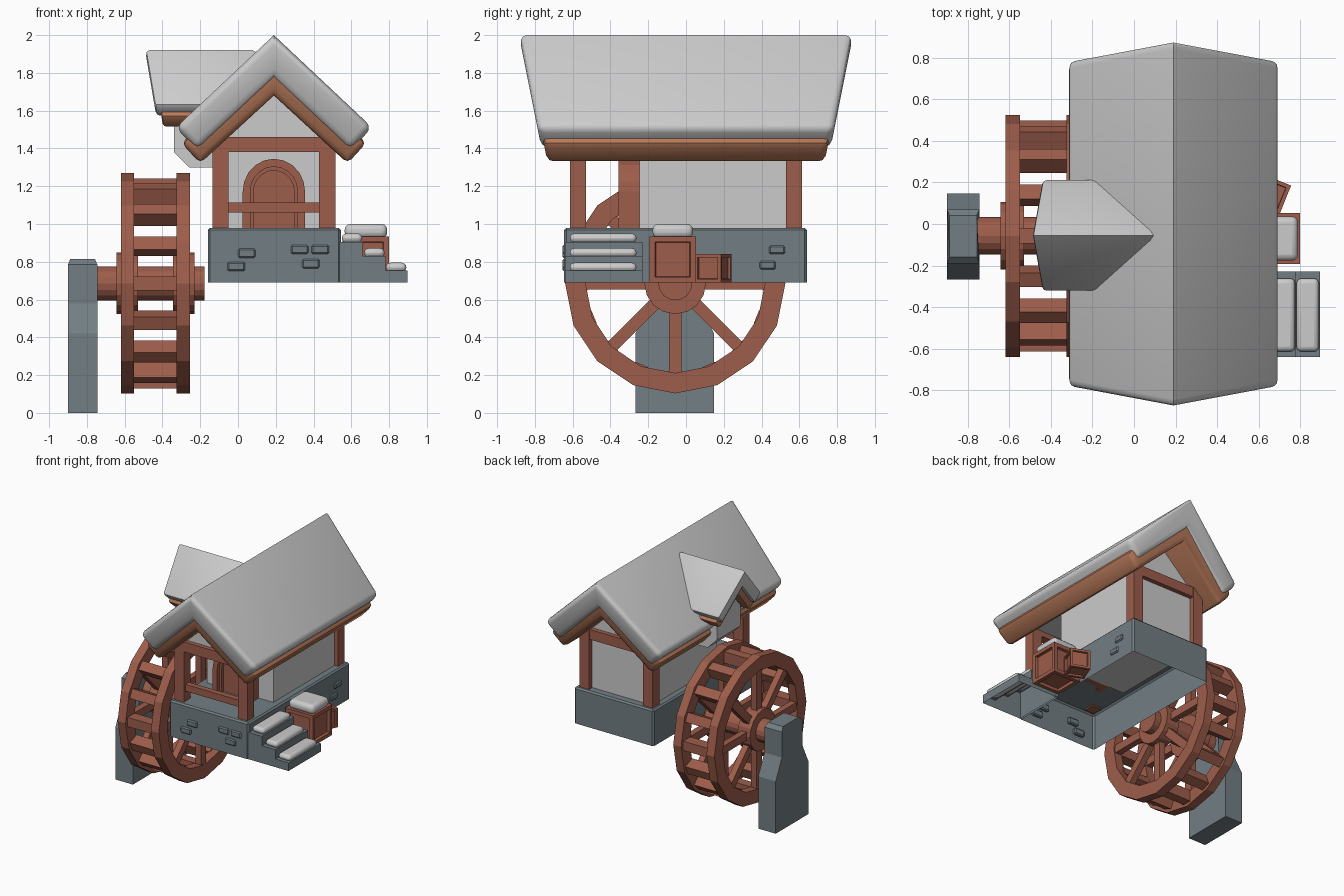
import bpy, bmesh, math
from mathutils import Matrix, Vector

if "Cube" in bpy.data.objects:
    bpy.data.objects.remove(bpy.data.objects["Cube"])


def material(name, rgb):
    m = bpy.data.materials.new(name)
    m.diffuse_color = (*rgb, 1)
    m.use_nodes = True
    m.node_tree.nodes["Principled BSDF"].inputs["Base Color"].default_value = m.diffuse_color
    return m


WOOD = material("red_wood", (0.34, 0.11, 0.07))
BOARD = material("roof_board", (0.47, 0.19, 0.10))
STONE = material("stone", (0.17, 0.21, 0.23))


def finish(name, bm, mat=None, bevel=0, segs=2, open_bottom=False):
    bmesh.ops.recalc_face_normals(bm, faces=bm.faces)
    if open_bottom:
        low = [f for f in bm.faces if f.normal.z < -0.9]
        bmesh.ops.delete(bm, geom=low, context='FACES')
    me = bpy.data.meshes.new(name)
    bm.to_mesh(me)
    bm.free()
    ob = bpy.data.objects.new(name, me)
    bpy.context.collection.objects.link(ob)
    if mat:
        me.materials.append(mat)
    if bevel:
        mod = ob.modifiers.new("bevel", 'BEVEL')
        mod.width, mod.segments = bevel, segs
    return ob


def smooth(ob, angle=40):
    bpy.ops.object.select_all(action='DESELECT')
    ob.select_set(True)
    bpy.context.view_layer.objects.active = ob
    bpy.ops.object.shade_smooth_by_angle(angle=math.radians(angle))


def boxes(name, spans, mat=None, **kw):
    """Each span is (x0, x1, y0, y1, z0, z1), optionally followed by a matrix."""
    bm = bmesh.new()
    for s in spans:
        lo, hi = Vector(s[0:6:2]), Vector(s[1:6:2])
        m = Matrix.Translation((lo + hi) / 2) @ Matrix.Diagonal((*(hi - lo), 1))
        bmesh.ops.create_cube(bm, size=1, matrix=(s[6] @ m) if len(s) > 6 else m)
    return finish(name, bm, mat, **kw)


def extrude(profile, place, v0, v1):
    """Prism of a (u, z) profile; place(u, v, z) positions it, v0/v1 give the ends by z."""
    bm = bmesh.new()
    a = [bm.verts.new(place(u, v0(z), z)) for u, z in profile]
    b = [bm.verts.new(place(u, v1(z), z)) for u, z in profile]
    bm.faces.new(a)
    bm.faces.new(b[::-1])
    for i in range(len(a)):
        j = (i + 1) % len(a)
        bm.faces.new((a[i], b[i], b[j], a[j]))
    return bm


def along_y(cx):
    return lambda u, v, z: (u + cx, v, z)


def along_x(cy):
    return lambda u, v, z: (v, u + cy, z)


def const(v):
    return lambda z: v


def chevron(name, apex, half, slope, thick, place, v0, v1, mat, bevel, segs):
    """Folded roof slab, every edge rounded except the ridge."""
    k = thick / (1 + slope * slope)
    ex, ez = half, apex - slope * half
    ix, iz = ex - slope * k, ez - k
    prof = [(0, apex), (ex, ez), (ix, iz), (0, apex - thick), (-ix, iz), (-ex, ez)]
    bm = extrude(prof, place, v0, v1)
    bm.edges.index_update()
    bm.verts.index_update()
    ridge = {0, 6, 3, 9}
    es = [e for e in bm.edges if not all(v.index in ridge for v in e.verts)]
    bmesh.ops.recalc_face_normals(bm, faces=bm.faces)
    bmesh.ops.bevel(bm, geom=es, offset=bevel, segments=segs, profile=0.5, affect='EDGES')
    smooth(finish(name, bm, mat))


# main roof and its under-boards
CX = 0.19
chevron("main_roof", 2.0, 0.52, 0.94, 0.23, along_y(CX),
        lambda z: -0.885 + 0.2 * (2 - z), lambda z: 0.885 - 0.2 * (2 - z), None, 0.04, 3)
chevron("main_roof_boards", 1.88, 0.49, 0.92, 0.20, along_y(CX),
        lambda z: -0.868 + 0.2 * (2 - z), lambda z: 0.868 - 0.2 * (2 - z), BOARD, 0.03, 2)

# dormer roof, boards and wall with chamfered foot
DY = -0.055
chevron("dormer_roof", 1.92, 0.275, 1.05, 0.14, along_x(DY),
        lambda z: -0.492 + 0.17 * (1.92 - z), const(0.10), None, 0.022, 2)
chevron("dormer_boards", 1.84, 0.255, 1.05, 0.13, along_x(DY),
        lambda z: -0.465 + 0.17 * (1.92 - z), const(0.0), BOARD, 0.015, 2)
bm = extrude([(-0.15, 1.30), (0.15, 1.30), (0.15, 1.6), (0, 1.76), (-0.15, 1.6)],
             along_x(DY), const(-0.34), const(0.05))
foot = [e for e in bm.edges if all(v.co.x < -0.3 and v.co.z < 1.35 for v in e.verts)]
bmesh.ops.bevel(bm, geom=foot, offset=0.082, segments=1, affect='EDGES')
finish("dormer_wall", bm)

# plaster walls and gable
boxes("house_walls", [(-0.105, 0.485, -0.245, 0.575, 0.97, 1.45)])
finish("gable", extrude([(-0.295, 1.42), (0.295, 1.42), (0.295, 1.44), (0, 1.72), (-0.295, 1.44)],
                        along_y(CX), const(-0.575), const(0.575)))

# timber frame
boxes("corner_posts", [(x, x + 0.085, y, y + 0.085, 0.97, 1.48)
                       for x in (-0.135, 0.43) for y in (-0.615, 0.53)], WOOD)
boxes("tie_beams", [(-0.06, 0.44, y, y + 0.075, 1.38, 1.46) for y in (-0.61, 0.535)], WOOD)
boxes("porch_rail", [(-0.06, 0.44, -0.595, -0.55, 1.06, 1.115)], WOOD)


# arched door
def arch(r, spring):
    pts = [(r * math.cos(math.pi * i / 10), spring + r * 1.05 * math.sin(math.pi * i / 10))
           for i in range(11)]
    return [(r, 0.975)] + pts + [(-r, 0.975)]


finish("door_frame", extrude(arch(0.165, 1.172) + arch(0.125, 1.172)[::-1],
                             along_y(CX), const(-0.357), const(-0.24)), WOOD)
finish("door_trim", extrude(arch(0.13, 1.17) + arch(0.108, 1.17)[::-1],
                            along_y(CX), const(-0.325), const(-0.24)), WOOD)
finish("door_panel", extrude(arch(0.115, 1.17), along_y(CX), const(-0.30), const(-0.24)), WOOD)

# stone foundation, open below, with raised stones
boxes("foundation", [(-0.16, 0.545, -0.645, 0.64, 0.69, 0.98)], STONE,
      bevel=0.012, segs=1, open_bottom=True)
front = [(0.0, 0.82), (-0.055, 0.75), (0.28, 0.84), (0.39, 0.84), (0.34, 0.765)]
side = [(0.44, 0.84), (0.39, 0.76)]
boxes("raised_stones",
      [(x, x + 0.092, -0.655, -0.62, z, z + 0.05) for x, z in front]
      + [(0.52, 0.556, y, y + 0.085, z, z + 0.045) for y, z in side],
      STONE, bevel=0.008, segs=1)

# side steps with rounded treads
finish("steps", extrude([(0.53, 0.69), (0.897, 0.69), (0.897, 0.755), (0.78, 0.755), (0.78, 0.83),
                         (0.66, 0.83), (0.66, 0.905), (0.53, 0.905)],
                        along_y(0), const(-0.64), const(-0.23)), STONE, open_bottom=True)
smooth(boxes("step_treads", [(x, x + 0.108, -0.615, -0.262, z, z + 0.05) for x, z in
                             ((0.55, 0.9), (0.668, 0.822), (0.783, 0.745))], bevel=0.024, segs=3))


# crates with recessed panels
def crate(name, cx, cy, size, turn):
    bm = bmesh.new()
    bmesh.ops.create_cube(bm, size=size, matrix=Matrix.Translation((cx, cy, 0.69 + size / 2))
                          @ Matrix.Rotation(math.radians(turn), 4, 'Z'))
    faces = bm.faces[:]
    bmesh.ops.inset_individual(bm, faces=faces, thickness=size * 0.17)
    bmesh.ops.inset_individual(bm, faces=faces, thickness=size * 0.02, depth=-size * 0.09)
    finish(name, bm, WOOD)


crate("large_crate", 0.677, -0.07, 0.245, 0)
crate("small_crate", 0.658, 0.143, 0.152, -22)
smooth(boxes("crate_cover", [(0.565, 0.79, -0.177, 0.037, 0.925, 1.0)], bevel=0.03, segs=3))

# water wheel
WHEEL = Matrix.Translation((0, -0.057, 0.686))


def ring(name, x0, x1, r_out, r_in, n):
    """Polygonal ring around the wheel axle; solid disc when r_in is 0."""
    bm = bmesh.new()
    if r_in == 0:
        bmesh.ops.create_cone(bm, cap_ends=True, segments=n, radius1=r_out, radius2=r_out,
                              depth=x1 - x0, matrix=WHEEL @ Matrix.Translation(((x0 + x1) / 2, 0, 0))
                              @ Matrix.Rotation(math.pi / 2, 4, 'Y'))
    else:
        loops = []
        for i in range(n):
            a = 2 * math.pi * i / n
            loops.append([bm.verts.new(WHEEL @ Vector((x, r * math.sin(a), r * math.cos(a))))
                          for r, x in ((r_out, x0), (r_out, x1), (r_in, x1), (r_in, x0))])
        for i in range(n):
            p, q = loops[i], loops[(i + 1) % n]
            for k in range(4):
                bm.faces.new((p[k], q[k], q[(k + 1) % 4], p[(k + 1) % 4]))
    finish(name, bm, WOOD)


def turned(i, n):
    return WHEEL @ Matrix.Rotation(2 * math.pi * i / n, 4, 'X')


for tag, x0, x1, h0, h1 in (("outer", -0.62, -0.55, -0.642, -0.53),
                            ("inner", -0.325, -0.255, -0.345, -0.23)):
    ring(tag + "_wheel_rim", x0, x1, 0.583, 0.475, 16)
    ring(tag + "_wheel_hub", h0, h1, 0.163, 0, 16)
    boxes(tag + "_wheel_spokes", [(x0 + 0.01, x1 - 0.01, -0.032, 0.032, 0.13, 0.5, turned(i, 8))
                                  for i in range(8)], WOOD)
boxes("wheel_paddles", [(-0.56, -0.315, -0.037, 0.037, 0.465, 0.556, turned(i, 16))
                        for i in range(16)], WOOD)
ring("wheel_axle", -0.76, -0.178, 0.09, 0, 16)

# stone pier carrying the axle
half = [(0.208, 0), (0.208, 0.42), (0.13, 0.58), (0.13, 0.785), (0.10, 0.815)]
finish("axle_pier", extrude(half + [(-u, z) for u, z in half[::-1]], along_x(-0.06),
                            lambda z: -0.90 + (0.012 if z > 0.8 else 0),
                            lambda z: -0.745 - (0.012 if z > 0.8 else 0)), STONE)
